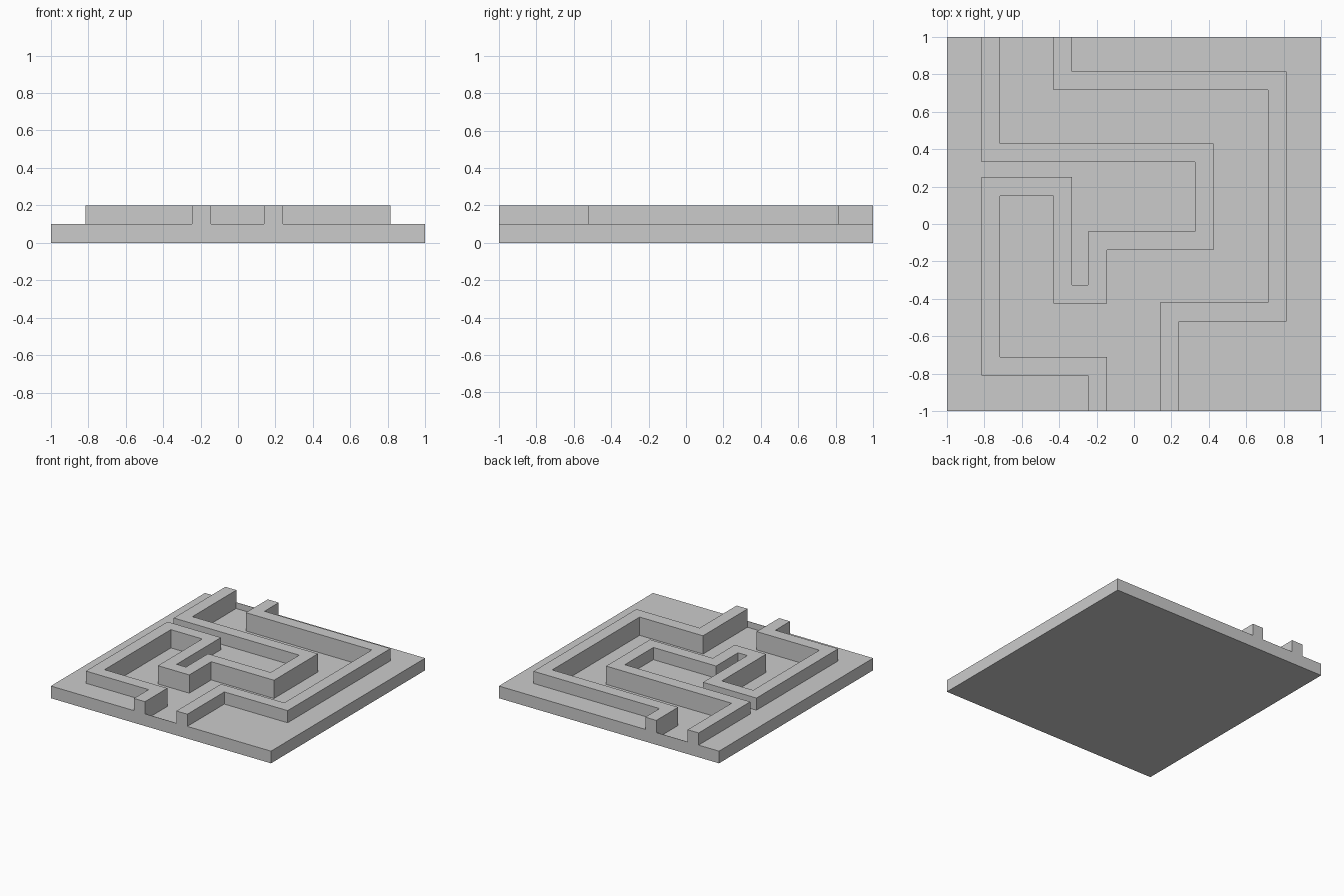
import bpy, bmesh
from mathutils import Vector

if "Cube" in bpy.data.objects:
    bpy.data.objects.remove(bpy.data.objects["Cube"])

WALL = 0.1      # wall thickness
TOP = 0.1       # ground level
ROAD = 0.05     # sunken road level
LIP = 0.997     # the road stops at a thin lip on the slab edge


def offset(path, d):
    """Shift a right-angled path sideways by d (positive = left of travel)."""
    pts = [Vector(p) for p in path]
    dirs = [(b - a).normalized() for a, b in zip(pts, pts[1:])]
    normals = [Vector((-v.y, v.x)) for v in dirs]
    out = [pts[0] + normals[0] * d]
    for p, n1, n2 in zip(pts[1:-1], normals, normals[1:]):
        out.append(p + (n1 + n2) * d)
    return out + [pts[-1] + normals[-1] * d]


def prism(name, outline, z0, z1):
    bm = bmesh.new()
    face = bm.faces.new([bm.verts.new((p[0], p[1], z0)) for p in outline])
    ext = bmesh.ops.extrude_face_region(bm, geom=[face])["geom"]
    verts = [g for g in ext if isinstance(g, bmesh.types.BMVert)]
    bmesh.ops.translate(bm, verts=verts, vec=(0, 0, z1 - z0))
    bmesh.ops.recalc_face_normals(bm, faces=bm.faces)
    mesh = bpy.data.meshes.new(name)
    bm.to_mesh(mesh)
    bm.free()
    obj = bpy.data.objects.new(name, mesh)
    bpy.context.collection.objects.link(obj)
    return obj


# Wall centre lines, both running from the back edge to the front edge
left_path = [(-.765, 1), (-.765, .38), (.375, .38), (.375, -.09),
             (-.195, -.09), (-.195, -.375), (-.38, -.375), (-.38, .2),
             (-.765, .2), (-.765, -.76), (-.195, -.76), (-.195, -1)]
right_path = [(-.38, 1), (-.38, .765), (.765, .765), (.765, -.47),
              (.19, -.47), (.19, -1)]

# Raised walls on both sides of the road
for name, path in (("left_wall", left_path), ("right_wall", right_path)):
    outline = offset(path, WALL / 2) + offset(path, -WALL / 2)[::-1]
    prism(name, outline, TOP, TOP + 0.1)

# Ground slab
ground = prism("ground_slab", [(-1, -1), (1, -1), (1, 1), (-1, 1)], 0, TOP)

# Sunken road between the inner faces of the walls
road = offset(left_path, WALL / 2) + offset(right_path, -WALL / 2)[::-1]
road = [(p.x, max(-LIP, min(LIP, p.y))) for p in road]
cutter = prism("road_cutter", road, ROAD, TOP + 0.1)
mod = ground.modifiers.new("road", 'BOOLEAN')
mod.operation = 'DIFFERENCE'
mod.solver = 'EXACT'
mod.object = cutter
bpy.context.view_layer.objects.active = ground
ground.select_set(True)
bpy.ops.object.modifier_apply(modifier=mod.name)
bpy.data.objects.remove(cutter)
